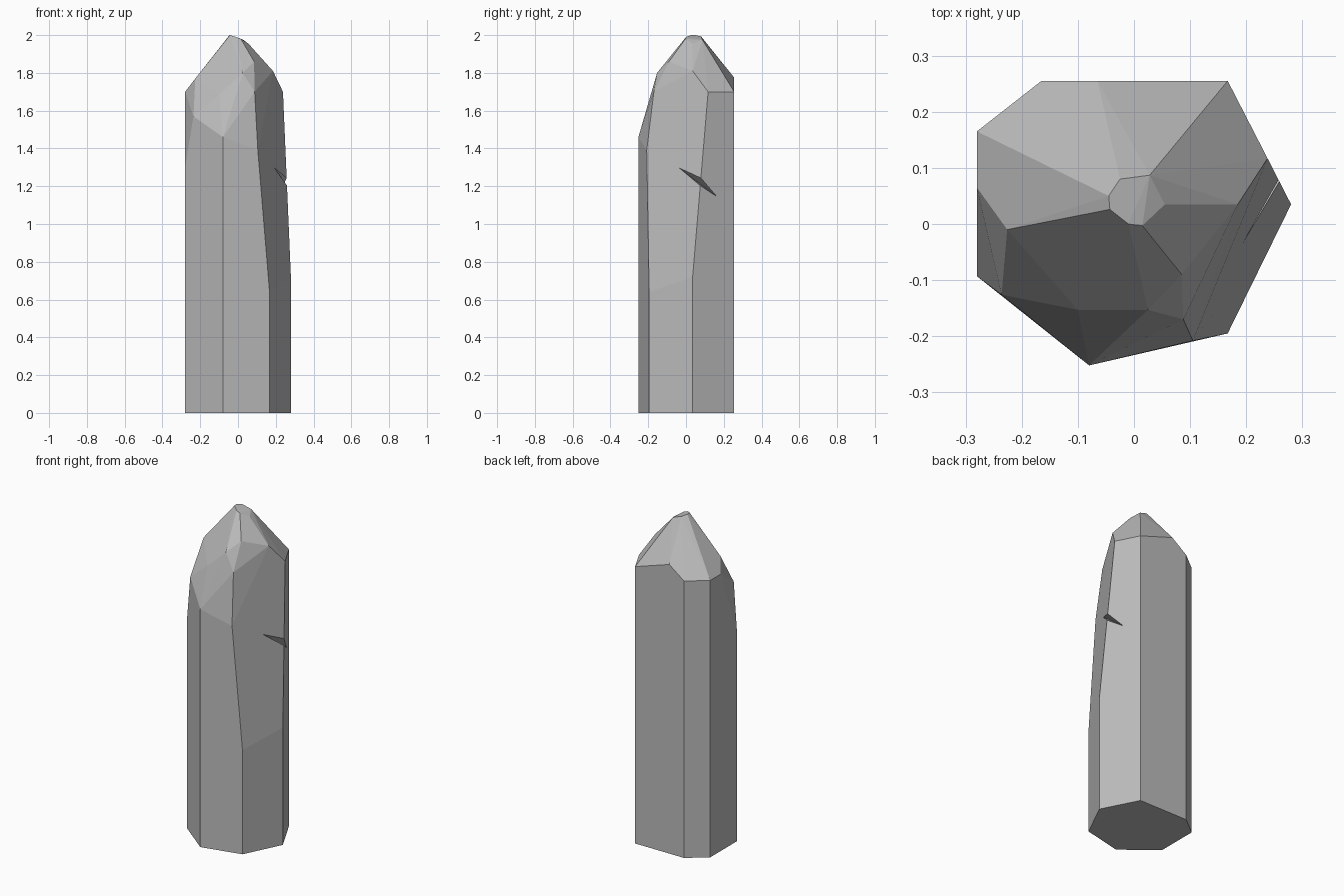
import bpy, bmesh

cube = bpy.data.objects.get("Cube")
if cube:
    bpy.data.objects.remove(cube, do_unlink=True)

stone = bpy.data.materials.new("grey_stone")
stone.use_nodes = True
grey = (0.5, 0.5, 0.5, 1)
stone.diffuse_color = grey
stone.node_tree.nodes["Principled BSDF"].inputs["Base Color"].default_value = grey


def hull_object(name, points):
    """Flat-faced convex solid around a few corner points."""
    bm = bmesh.new()
    for p in points:
        bm.verts.new(p)
    res = bmesh.ops.convex_hull(bm, input=bm.verts[:])
    loose = [v for v in bm.verts if not v.link_faces]
    bmesh.ops.delete(bm, geom=loose, context='VERTS')
    bmesh.ops.dissolve_limit(bm, angle_limit=0.035, verts=bm.verts[:], edges=bm.edges[:])
    bmesh.ops.recalc_face_normals(bm, faces=bm.faces[:])
    mesh = bpy.data.meshes.new(name)
    bm.to_mesh(mesh)
    bm.free()
    mesh.materials.append(stone)
    ob = bpy.data.objects.new(name, mesh)
    bpy.context.collection.objects.link(ob)
    return ob


# Seven-sided foot: x, y and the height where each upright edge ends
shaft = [(-.28, .165, 1.7), (-.165, .255, 1.7), (.167, .255, 1.7), (.28, .035, .72),
         (.167, -.195, .64), (-.08, -.252, 1.46), (-.28, -.093, 1.3)]
foot = [(x, y, 0) for x, y, z in shaft]

# Chipped shoulder corners below the tip
shoulder = [(-.065, .255, 1.775), (.238, .117, 1.7), (.185, .035, 1.81),
            (.085, -.09, 1.86), (.088, -.17, 1.7), (.105, -.208, 1.39),
            (.025, -.153, 1.8), (-.1, -.153, 1.685), (-.236, -.126, 1.57),
            (-.226, -.01, 1.77), (-.28, .065, 1.7)]

# Small slanted cap
cap = [(-.045, .05, 2), (-.043, .026, 2), (-.01, 0, 1.99), (.015, -.003, 1.98),
       (.055, .035, 1.955), (.028, .087, 1.975), (-.025, .08, 1.993)]

crystal = hull_object("crystal", foot + shaft + shoulder + cap)

# Sliver-shaped nick across the leaning edge
nick = hull_object("nick_cutter", [(.191, -.053, 1.31), (.214, .162, 1.146),
                                   (.309, .07, 1.285), (.309, .07, 1.2)])
nick.hide_render = True
nick.hide_viewport = True
cut = crystal.modifiers.new("nick", 'BOOLEAN')
cut.object = nick
cut.operation = 'DIFFERENCE'
cut.solver = 'EXACT'
